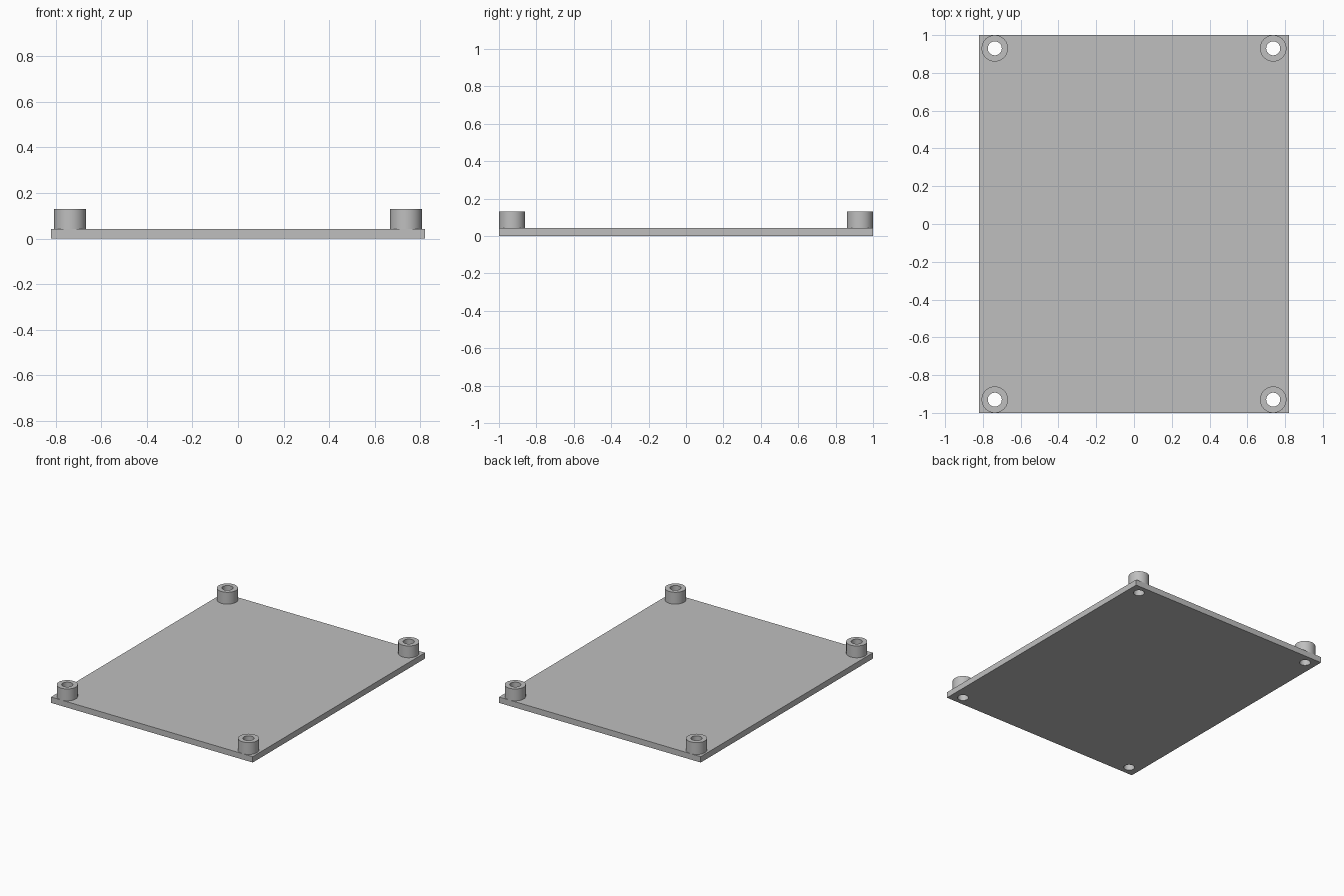
import bpy
import math

WIDTH, DEPTH, THICK = 1.64, 2.0, 0.043
POST_X, POST_Y, POST_TOP = 0.737, 0.93, 0.13
OUTER, INNER, SIDES = 0.07, 0.037, 48

cube = bpy.data.objects.get("Cube")
if cube:
    bpy.data.objects.remove(cube, do_unlink=True)

grey = bpy.data.materials.new("light grey")
grey.use_nodes = True
colour = (0.52, 0.52, 0.52, 1)
grey.diffuse_color = colour
grey.node_tree.nodes["Principled BSDF"].inputs["Base Color"].default_value = colour


def cylinder(name, x, y, radius, z0, z1):
    bpy.ops.mesh.primitive_cylinder_add(
        vertices=SIDES, radius=radius, depth=z1 - z0, location=(x, y, (z0 + z1) / 2))
    obj = bpy.context.object
    obj.name = name
    obj.data.materials.append(grey)
    return obj


def drill(obj, cutter):
    mod = obj.modifiers.new("screw hole", "BOOLEAN")
    mod.operation = "DIFFERENCE"
    mod.solver = "EXACT"
    mod.object = cutter
    bpy.context.view_layer.objects.active = obj
    bpy.ops.object.modifier_apply(modifier=mod.name)


def smooth(obj):
    bpy.ops.object.select_all(action="DESELECT")
    obj.select_set(True)
    bpy.context.view_layer.objects.active = obj
    bpy.ops.object.shade_smooth_by_angle(angle=math.radians(30))


# Flat base plate
bpy.ops.mesh.primitive_cube_add(size=1, location=(0, 0, THICK / 2))
plate = bpy.context.object
plate.name = "base_plate"
plate.scale = (WIDTH, DEPTH, THICK)
bpy.ops.object.transform_apply(location=False, rotation=False, scale=True)
plate.data.materials.append(grey)

# Corner standoffs, with a screw hole through each and the plate below
for side, sx in (("left", 1), ("right", -1)):
    for end, sy in (("front", -1), ("back", 1)):
        x, y = sx * POST_X, sy * POST_Y
        post = cylinder(f"{end}_{side}_standoff", x, y, OUTER, THICK, POST_TOP)
        cutter = cylinder("hole_cutter", x, y, INNER, -0.1, POST_TOP + 0.1)
        drill(post, cutter)
        drill(plate, cutter)
        bpy.data.objects.remove(cutter, do_unlink=True)
        smooth(post)

smooth(plate)
